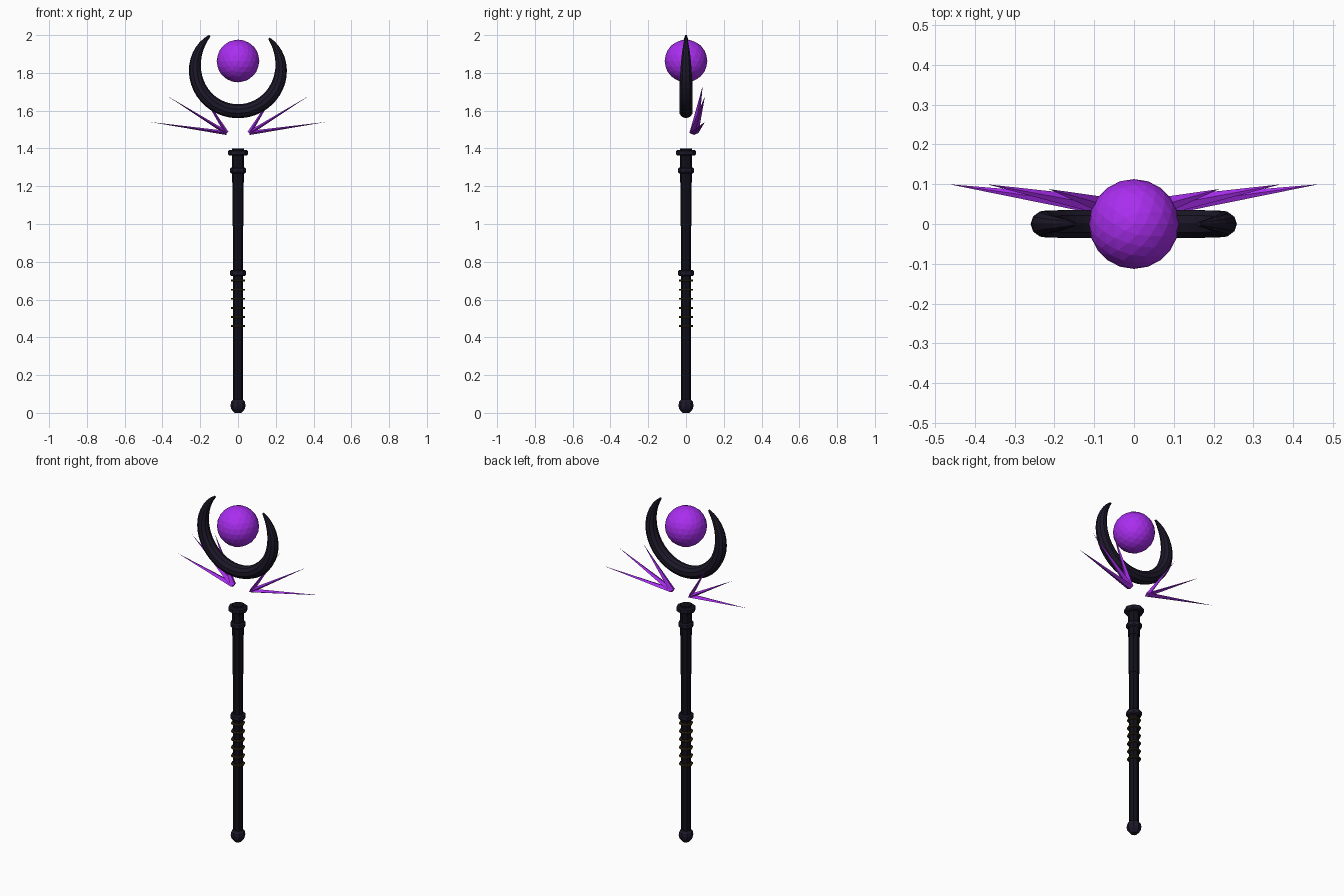
import bpy, bmesh, math
from mathutils import Vector

if "Cube" in bpy.data.objects:
    bpy.data.objects.remove(bpy.data.objects["Cube"])


def material(name, rgb):
    m = bpy.data.materials.new(name)
    m.diffuse_color = (*rgb, 1)
    m.use_nodes = True
    m.node_tree.nodes["Principled BSDF"].inputs["Base Color"].default_value = m.diffuse_color
    return m


DARK = material("dark_shaft", (0.005, 0.005, 0.010))
TRIM = material("dark_trim", (0.012, 0.009, 0.022))
GOLD = material("aged_gold", (0.05, 0.03, 0.008))
PURPLE = material("purple_crystal", (0.40, 0.027, 0.87))


def finish(bm, name, mat):
    bmesh.ops.recalc_face_normals(bm, faces=bm.faces)
    me = bpy.data.meshes.new(name)
    bm.to_mesh(me)
    bm.free()
    me.materials.append(mat)
    ob = bpy.data.objects.new(name, me)
    bpy.context.collection.objects.link(ob)
    return ob


def skin(bm, rings):
    """Bridge equal-sized rings of points and cap both ends."""
    vs = [[bm.verts.new(p) for p in r] for r in rings]
    n = len(vs[0])
    for a, b in zip(vs, vs[1:]):
        for i in range(n):
            j = (i + 1) % n
            bm.faces.new((a[i], a[j], b[j], b[i]))
    bm.faces.new(vs[0])
    bm.faces.new(vs[-1])


def lathe(name, profile, mat, sides=8):
    bm = bmesh.new()
    skin(bm, [[(r * math.cos(math.tau * i / sides), r * math.sin(math.tau * i / sides), z)
               for i in range(sides)] for r, z in profile])
    return finish(bm, name, mat)


def collar(name, r, z0, z1, mat, bevel=0.006):
    return lathe(name, [(r - bevel, z0), (r, z0 + bevel), (r, z1 - bevel), (r - bevel, z1)], mat)


# Shaft and its thicker upper sleeve
lathe("shaft", [(0.027, 0.04), (0.027, 1.25)], DARK)
lathe("upper_sleeve", [(0.030, 0.99), (0.030, 1.24)], DARK)
lathe("head_socket", [(0.033, 1.22), (0.033, 1.40)], DARK)

# Pommel
lathe("pommel", [(0.018, 0.0), (0.036, 0.02), (0.040, 0.04), (0.036, 0.06), (0.022, 0.075)], TRIM)

# Collars
collar("grip_collar", 0.042, 0.724, 0.757, TRIM)
collar("lower_head_collar", 0.042, 1.268, 1.300, TRIM)
collar("top_collar", 0.053, 1.362, 1.392, TRIM)

# Thin rings around the grip
for k in range(6):
    z = 0.46 + 0.048 * k
    collar(f"grip_ring_{k + 1}", 0.038, z - 0.005, z + 0.005, GOLD, 0.002)

# Crescent: swept round section tapering toward both tips
bm = bmesh.new()
R, CZ, STEPS, SIDES = 0.228, 1.825, 36, 10
rings = []
for s in range(STEPS + 1):
    t = 2 * s / STEPS - 1
    a = math.radians(131 + (404 - 131) * s / STEPS)
    r = 0.037 * (1 - 0.85 * abs(t) ** 4)
    ring = []
    for i in range(SIDES):
        b = math.tau * i / SIDES
        d = R + r * math.cos(b)
        ring.append((d * math.cos(a), r * math.sin(b), CZ + d * math.sin(a)))
    rings.append(ring)
skin(bm, rings)
finish(bm, "crescent", TRIM)

# Floating orb
bm = bmesh.new()
bmesh.ops.create_icosphere(bm, subdivisions=3, radius=0.113)
bmesh.ops.translate(bm, verts=bm.verts, vec=(0, 0, 1.863))
finish(bm, "orb", PURPLE)

# Crystal spikes: thin diamond-section blades, three on each side
TIPS = [(0.465, 0.10, 1.54), (0.37, 0.10, 1.675), (0.215, 0.088, 1.73)]
for side, label in ((-1, "left"), (1, "right")):
    for k, tip in enumerate(TIPS):
        base = Vector((side * 0.06, 0.042, 1.482))
        end = Vector((side * tip[0], tip[1], tip[2]))
        across = (end - base).cross(Vector((0, 1, 0))).normalized() * 0.011
        depth = Vector((0, 0.024, 0))
        bm = bmesh.new()
        root = [bm.verts.new(base + v) for v in (across, depth, -across, -depth)]
        point = bm.verts.new(end)
        bm.faces.new(root)
        for i in range(4):
            bm.faces.new((root[i], root[(i + 1) % 4], point))
        finish(bm, f"{label}_spike_{k + 1}", PURPLE)
